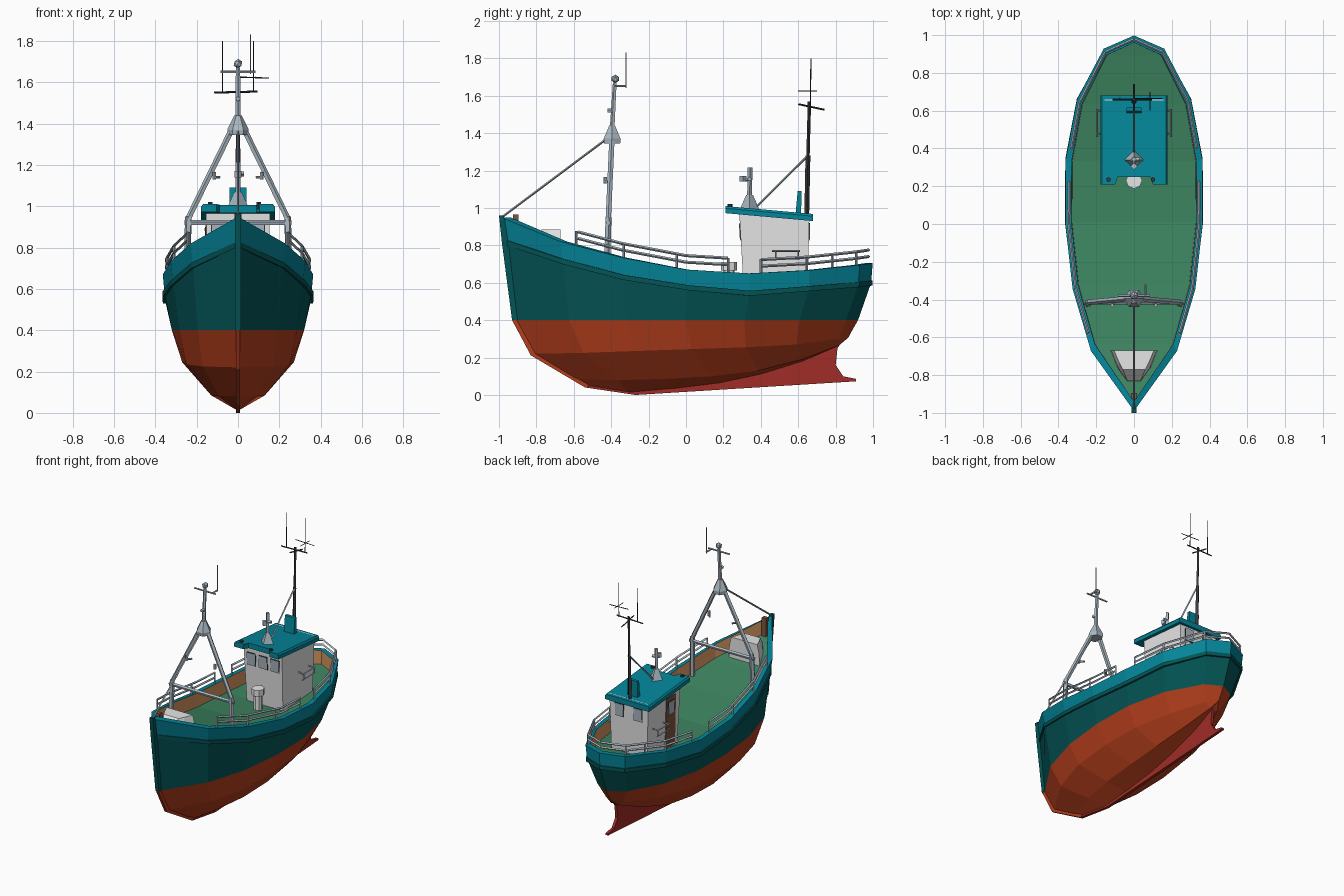
import bpy, bmesh, math
from mathutils import Vector, Matrix

if "Cube" in bpy.data.objects:
    bpy.data.objects.remove(bpy.data.objects["Cube"])

def mat(name, r, g, b):
    m = bpy.data.materials.new(name)
    m.diffuse_color = [((c / 255 + .055) / 1.055) ** 2.4 if c > 10 else c / 255 / 12.92 for c in (r, g, b)] + [1]
    m.use_nodes = True
    m.node_tree.nodes["Principled BSDF"].inputs["Base Color"].default_value = m.diffuse_color
    return m

TEAL, DARK_TEAL = mat("teal", 4, 134, 154), mat("dark_teal", 4, 84, 86)
RED, KEEL = mat("hull_red", 180, 62, 28), mat("keel_red", 160, 44, 38)
GREEN, TAN = mat("deck_green", 60, 130, 95), mat("tan_wood", 214, 150, 96)
WHITE, METAL = mat("off_white", 230, 230, 230), mat("grey_metal", 170, 184, 194)
DARK, BROWN = mat("dark_metal", 54, 56, 60), mat("brown_wood", 126, 86, 62)

def finish(name, bm, *mats):
    bmesh.ops.recalc_face_normals(bm, faces=bm.faces)
    me = bpy.data.meshes.new(name)
    bm.to_mesh(me)
    bm.free()
    for m in mats:
        me.materials.append(m)
    ob = bpy.data.objects.new(name, me)
    bpy.context.collection.objects.link(ob)
    return ob

def loft(name, rings, m, closed=False):
    bm = bmesh.new()
    R = [[bm.verts.new(p) for p in r] for r in rings]
    n = len(R[0])
    for a, b in zip(R, R[1:] + R[:1] if closed else R[1:]):
        for k in range(n):
            bm.faces.new((a[k], a[(k + 1) % n], b[(k + 1) % n], b[k]))
    if not closed:
        bm.faces.new(R[0])
        bm.faces.new(R[-1])
    return finish(name, bm, m)

def rect(x0, x1, y0, y1, z):
    return [(x0, y0, z), (x1, y0, z), (x1, y1, z), (x0, y1, z)]

def box(name, x0, x1, y0, y1, z0, z1, m):
    return loft(name, [rect(x0, x1, y0, y1, z0), rect(x0, x1, y0, y1, z1)], m)

def prism(name, yz, hw, m):
    return loft(name, [[(x, y, z) for y, z in yz] for x in (-hw, hw)], m)

def rods(name, segs, m, sides=4):
    """Straight tubes: (start, end, radius[, end radius])."""
    bm = bmesh.new()
    for p, q, r, *r2 in segs:
        p, q = Vector(p), Vector(q)
        M = Matrix.Translation((p + q) / 2) @ (q - p).to_track_quat('Z', 'Y').to_matrix().to_4x4()
        bmesh.ops.create_cone(bm, cap_ends=True, segments=sides, radius1=r,
                              radius2=r2[0] if r2 else r, depth=(q - p).length, matrix=M)
    return finish(name, bm, m)

def path(pts, r):
    return [(a, b, r) for a, b in zip(pts, pts[1:])]

# ---- Hull: rows from keel to rail, each (bow y, stern y, half widths, heights)
S = [-1, -.68, -.35, 0, .34, .66, .93, 1]
TOPW = [0, .228, .325, .364, .362, .302, .16, 0]
TOPZ = [.95, .82, .735, .67, .65, .667, .695, .705]
RUBZ = [.82, .715, .63, .575, .545, .57, .592, .60]
ROWS = [
    (-.53, .86, [0] * 8, [.045, .01, .03, .06, .11, .18, .27, .30]),
    (-.60, .87, [0, .09, .13, .14, .13, .085, .03, 0], [.085, .08, .085, .10, .13, .19, .265, .31]),
    (-.82, .88, [0, .17, .25, .27, .255, .18, .07, 0], [.22, .225, .235, .245, .255, .27, .30, .33]),
    (-.92, .92, [0, .195, .285, .32, .315, .25, .115, 0], [.40] * 8),
    (-.97, .99, [0, .218, .315, .355, .353, .294, .152, 0], RUBZ),
    (-.99, .998, TOPW, TOPZ),
    (-.94, .96, [w * .91 for w in TOPW], TOPZ),
    (-.94, .96, [w * .90 for w in TOPW], [z - .1 for z in TOPZ]),
    (-.94, .96, [0] * 8, [z - .1 for z in TOPZ]),
]

def row_points(row):
    y0, y1, W, Z = row
    return [Vector((w, y0 + (y1 - y0) * (s + 1) / 2, z)) for s, w, z in zip(S, W, Z)]

bm = bmesh.new()
for sx in (1, -1):
    G = [[bm.verts.new((p.x * sx, p.y, p.z)) for p in row_points(r)] for r in ROWS]
    for j, mi in enumerate([0, 0, 0, 1, 2, 2, 3, 4]):
        for i in range(7):
            bm.faces.new((G[j][i], G[j][i + 1], G[j + 1][i + 1], G[j + 1][i])).material_index = mi
bmesh.ops.remove_doubles(bm, verts=bm.verts, dist=.0005)
finish("hull", bm, RED, DARK_TEAL, TEAL, TAN, GREEN)

# ---- Rubbing strake around the hull
half = row_points(ROWS[4])
loop = half + [Vector((-p.x, p.y, p.z)) for p in half[-2:0:-1]]
loft("rub_rail", [[(p.x * a, p.y * b, p.z + dz) for a, b, dz in
                   ((.97, .99, .012), (1.03, 1.008, .012), (1.03, 1.008, -.015), (.97, .99, -.015))]
                  for p in loop], DARK_TEAL, closed=True)

# ---- Stem and keel
prism("stem", [(-1, .96), (-.975, .96), (-.94, .80), (-.90, .40), (-.93, .40), (-.985, .82)], .014, DARK_TEAL)
prism("stem_foot", [(-.93, .40), (-.90, .40), (-.79, .23), (-.5, .06), (-.54, .04), (-.83, .212)], .01, RED)
prism("keel", [(-.54, .04), (-.27, 0), (.91, .073), (.91, .086), (.84, .10), (.80, .16), (.81, .25),
               (.87, .34), (.91, .39), (.88, .39), (.8, .31), (.6, .19), (.4, .12), (0, .06), (-.27, .03),
               (-.5, .055)], .01, KEEL)
box("bow_post", -.017, .017, -.925, -.895, .78, .965, BROWN)

# ---- Deck rails
def sheer(y, dz, sx=1):
    for a in range(7):
        if y <= S[a + 1]:
            t = (y - S[a]) / (S[a + 1] - S[a])
            f = lambda L: L[a] + (L[a + 1] - L[a]) * t
            return (sx * f(TOPW) * .95, y * .978, f(TOPZ) + dz)

for sx, side in ((1, "right"), (-1, "left")):
    segs = []
    for h in (.04, .075):
        segs += path([sheer(y, h, sx) for y in (-.59, -.35, 0, .23)], .008)
    for y in (-.6, -.34, -.05, .23):
        segs.append((sheer(y, -.01, sx), sheer(y, .077, sx), .007))
    rods("fore_rail_" + side, segs, METAL)
segs = []
ys = [.41, .66, .93, 1]
for h in (.035, .07):
    segs += path([sheer(y, h) for y in ys] + [sheer(y, h, -1) for y in ys[-2::-1]], .008)
for y in (.41, .66, .80, .93):
    segs += [(sheer(y, -.01, s), sheer(y, .072, s), .007) for s in (1, -1)]
rods("stern_rail", segs, METAL)

# ---- Wheelhouse with slightly flared walls
loft("wheelhouse", [rect(-.145, .145, .31, .65, .54), rect(-.155, .155, .285, .66, .97)], WHITE)

def plate(name, wall, u0, u1, z0, z1, m, off):
    rings = []
    for z in (z0, z1):
        t = (z - .54) / .43
        if wall == "front":
            y = .31 - .025 * t
            rings.append(rect(u0, u1, y - off, y + .002, z))
        elif wall == "back":
            y = .65 + .01 * t
            rings.append(rect(u0, u1, y - .002, y + off, z))
        else:
            x = -.145 - .01 * t
            rings.append(rect(x - off, x + .002, u0, u1, z))
    loft(name, rings, m)

for wall, xs in (("front", (-.095, 0, .095)), ("back", (-.075, .075))):
    for x in xs:
        plate(wall + "_window_frame", wall, x - .036, x + .036, .825, .92, DARK, .003)
        plate(wall + "_window", wall, x - .032, x + .032, .83, .915, METAL, .005)
plate("door", "left", .34, .45, .56, .93, BROWN, .004)
plate("door_window_frame", "left", .36, .43, .80, .90, DARK, .006)
plate("door_window", "left", .365, .425, .805, .895, METAL, .008)
for sx in (1, -1):
    segs = [((sx * .195, .46, z), (sx * .195, .61, z), .005) for z in (.77, .73)]
    segs += [((sx * .14, y, .77), (sx * .195, y, .77), .005) for y in (.48, .60)]
    segs += [((sx * .195, y, .73), (sx * .195, y, .77), .005) for y in (.48, .60)]
    rods("wall_handrail", segs, METAL)

# ---- Sloping roof with notched brow
outline = [(.178, .68), (.178, .21), (.105, .21), (.09, .25), (-.09, .25), (-.105, .21), (-.178, .21), (-.178, .68)]
loft("roof", [[(x * k, y, 1.01 - .09 * (y - .21) + dz) for x, y in outline]
              for k, dz in ((1, -.038), (1, -.012), (.95, 0))], TEAL)
rods("roof_lamps", [((x, .235, .99), (x, .235, 1.02), .013) for x in (-.135, .1)], DARK, 6)
prism("funnel", [(.585, .96), (.615, .96), (.618, 1.09), (.597, 1.09)], .04, TEAL)

# ---- Short roof mast
rods("roof_mast", [((0, .34, .985), (0, .34, 1.07), .055, .018), ((0, .34, 1.05), (0, .342, 1.215), .013),
                   ((0, .34, 1.15), (0, .30, 1.15), .008), ((0, .305, 1.14), (0, .305, 1.17), .018),
                   ((0, .34, 1.155), (.03, .34, 1.155), .012)], METAL)

# ---- Aft mast with aerials
rods("aft_mast", [((0, .645, .94), (0, .652, 1.28), .013), ((0, .652, 1.27), (0, .66, 1.57), .009),
                  ((-.115, .66, 1.55), (.095, .66, 1.555), .005), ((0, .60, 1.555), (0, .74, 1.525), .005),
                  ((-.075, .665, 1.55), (-.075, .668, 1.80), .003), ((.075, .665, 1.55), (.075, .668, 1.80), .003),
                  ((.0, .665, 1.625), (.15, .665, 1.62), .003), ((.085, .60, 1.625), (.085, .70, 1.625), .003)], DARK)
rods("stays", [((0, .37, 1.0), (0, .652, 1.28), .006), ((0, -.985, .95), (0, -.43, 1.365), .006)], METAL)

# ---- Fore A-frame mast
segs = []
for s in (1, -1):
    segs += [((s * .245, -.425, .63), (s * .24, -.415, .95), .017), ((s * .24, -.415, .94), (s * .025, -.395, 1.38), .015),
             ((s * .09, -.40, 1.14), (s * .115, -.43, 1.14), .007), ((s * .115, -.43, 1.13), (s * .115, -.43, 1.165), .01)]
segs += [((-.26, -.415, .92), (.26, -.415, .92), .013),
         ((0, -.395, 1.40), (0, -.38, 1.67), .014, .011), ((-.085, -.38, 1.65), (.085, -.38, 1.65), .006),
         ((.06, -.38, 1.65), (.06, -.32, 1.65), .006), ((.06, -.32, 1.64), (.06, -.32, 1.83), .003),
         ((0, -.39, 1.52), (0, -.42, 1.52), .012)]
rods("a_frame_mast", segs, METAL, 5)
loft("mast_head", [[(r * math.cos(k * math.pi / 3), -.395 + r * math.sin(k * math.pi / 3), z) for k in range(6)]
                   for r, z in ((.05, 1.345), (.052, 1.37), (.018, 1.44))], METAL)
bm = bmesh.new()
bmesh.ops.create_icosphere(bm, subdivisions=1, radius=.023, matrix=Matrix.Translation((0, -.378, 1.69)))
finish("mast_lamp", bm, METAL)

# ---- Deck fittings: bow locker and ventilator
def hexa(a, b, c, ya, yb, yc, z):
    return [(a, ya, z), (b, yb, z), (c, yc, z), (-c, yc, z), (-b, yb, z), (-a, ya, z)]
loft("bow_locker", [hexa(.125, .09, .04, -.67, -.76, -.84, .70), hexa(.12, .085, .035, -.67, -.76, -.83, .82),
                    hexa(.105, .08, .06, -.67, -.73, -.77, .885)], WHITE)
rods("ventilator", [((0, .23, .55), (0, .23, .67), .03), ((0, .23, .665), (0, .23, .71), .043)], WHITE, 8)
